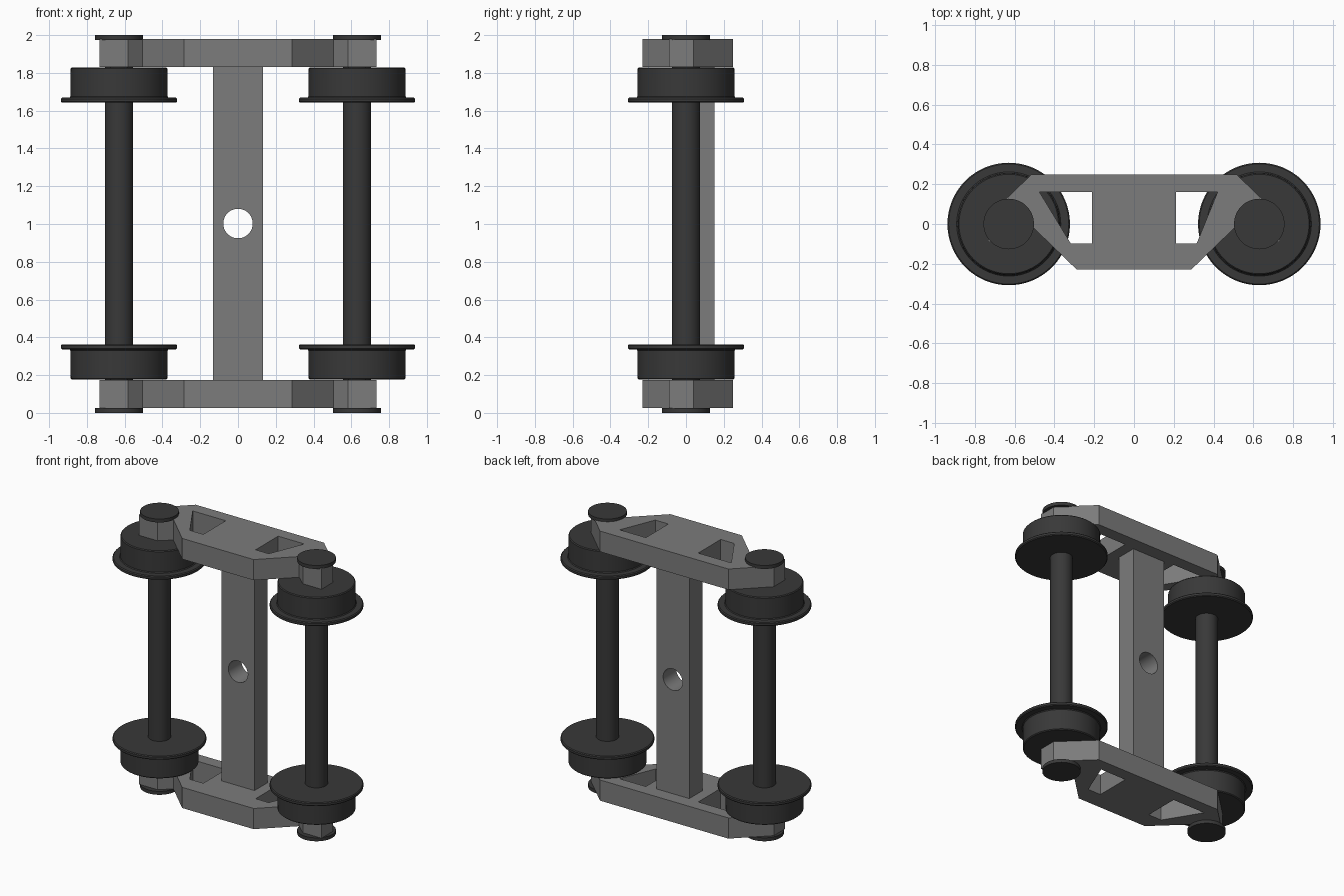
import bpy, bmesh
from math import sin, cos, pi, radians

if "Cube" in bpy.data.objects:
    bpy.data.objects.remove(bpy.data.objects["Cube"])

MID = 1.0025  # height of the truck's centre plane


def material(name, v):
    m = bpy.data.materials.new(name)
    m.diffuse_color = (v, v, v, 1)
    m.use_nodes = True
    m.node_tree.nodes["Principled BSDF"].inputs["Base Color"].default_value = m.diffuse_color
    return m


FRAME = material("frame_grey", 0.2)
DARK = material("wheel_dark", 0.04)


def finish(ob, mat):
    ob.data.materials.append(mat)
    bpy.ops.object.select_all(action='DESELECT')
    ob.select_set(True)
    bpy.context.view_layer.objects.active = ob
    bpy.ops.object.shade_smooth_by_angle(angle=radians(30))


def plate(name, loops, thickness, loc, rot=(0, 0, 0)):
    """Flat outline with holes, extruded to a thickness."""
    cu = bpy.data.curves.new(name + "_outline", 'CURVE')
    cu.dimensions = '2D'
    cu.fill_mode = 'BOTH'
    cu.extrude = thickness / 2
    for pts in loops:
        s = cu.splines.new('POLY')
        s.points.add(len(pts) - 1)
        for p, (x, y) in zip(s.points, pts):
            p.co = (x, y, 0, 1)
        s.use_cyclic_u = True
    tmp = bpy.data.objects.new(name + "_tmp", cu)
    bpy.context.collection.objects.link(tmp)
    dg = bpy.context.evaluated_depsgraph_get()
    me = bpy.data.meshes.new_from_object(tmp.evaluated_get(dg))
    bpy.data.objects.remove(tmp)
    bm = bmesh.new()
    bm.from_mesh(me)
    bmesh.ops.remove_doubles(bm, verts=bm.verts, dist=1e-4)
    bmesh.ops.recalc_face_normals(bm, faces=bm.faces)
    bm.to_mesh(me)
    bm.free()
    ob = bpy.data.objects.new(name, me)
    ob.location, ob.rotation_euler = loc, rot
    bpy.context.collection.objects.link(ob)
    finish(ob, FRAME)


def lathe(name, profile, x, z=0.0, flip=1, n=64):
    """Revolve (radius, height) points; flip=-1 turns it upside down."""
    bm = bmesh.new()
    vs = [bm.verts.new((r, 0, flip * h)) for r, h in profile]
    es = [bm.edges.new(p) for p in zip(vs, vs[1:])]
    bmesh.ops.spin(bm, geom=vs + es, axis=(0, 0, 1), cent=(0, 0, 0),
                   angle=2 * pi, steps=n)
    bmesh.ops.remove_doubles(bm, verts=bm.verts, dist=1e-4)
    bmesh.ops.recalc_face_normals(bm, faces=bm.faces)
    me = bpy.data.meshes.new(name)
    bm.to_mesh(me)
    bm.free()
    ob = bpy.data.objects.new(name, me)
    ob.location = (x, 0, z)
    bpy.context.collection.objects.link(ob)
    finish(ob, DARK)


# side frames with journal ends and window openings
half = [(0.287, -0.23), (0.505, -0.02), (0.583, -0.09), (0.733, -0.09),
        (0.733, 0.04), (0.515, 0.25)]
outline = half + [(-x, y) for x, y in reversed(half)]
window_r = [(0.21, 0.16), (0.42, 0.16), (0.315, -0.098), (0.21, -0.098)]
window_l = [(-0.21, 0.16), (-0.475, 0.16), (-0.318, -0.098), (-0.21, -0.098)]
for side, z in (("lower", 0.1), ("upper", 1.905)):
    plate("side_frame_" + side, [outline, window_r, window_l], 0.15, (0, 0, z))

# bolster with pivot hole
h = 0.828
rect = [(-0.132, -h), (0.132, -h), (0.132, h), (-0.132, h)]
hole = [(0.078 * cos(2 * pi * i / 48), 0.078 * sin(2 * pi * i / 48)) for i in range(48)]
plate("bolster", [rect, hole], 0.15, (0, 0.076, MID), (pi / 2, 0, 0))

# wheelsets: axle, flanged wheels, end caps
wheel = [(0, 0.177), (0.25, 0.177), (0.256, 0.183), (0.257, 0.33), (0.262, 0.336),
         (0.302, 0.336), (0.308, 0.342), (0.308, 0.357), (0.302, 0.363), (0, 0.363)]
cap = [(0, 0), (0.127, 0), (0.127, 0.025), (0, 0.025)]
axle = [(0, 0.01), (0.075, 0.01), (0.075, 1.99), (0, 1.99)]
for end, x in (("left", -0.63), ("right", 0.63)):
    lathe("axle_" + end, axle, x)
    for side, z, flip in (("lower", 0, 1), ("upper", 2 * MID, -1)):
        lathe(f"wheel_{end}_{side}", wheel, x, z, flip)
        lathe(f"axle_cap_{end}_{side}", cap, x, 0 if flip == 1 else 2.0, flip)
